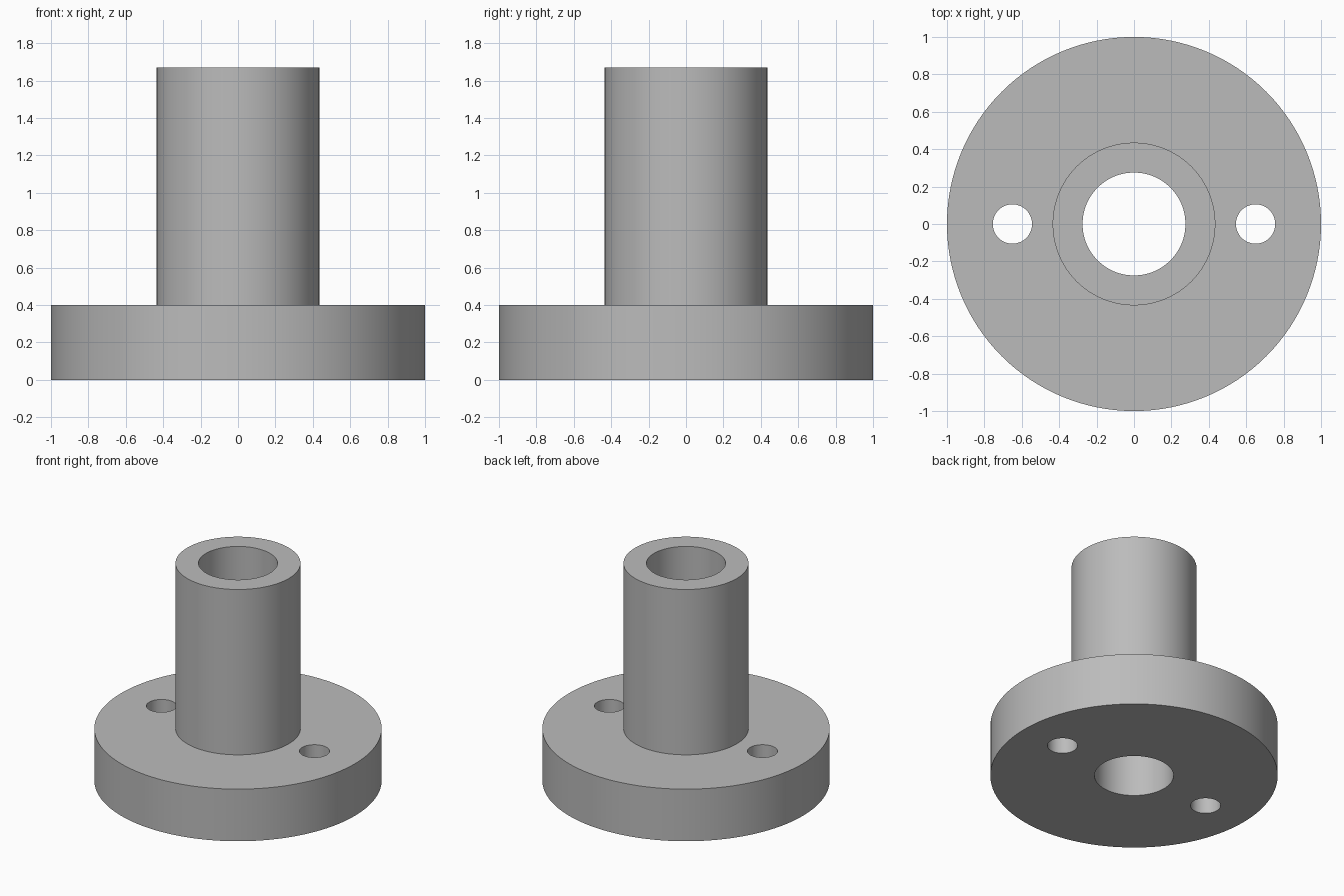
import bpy
import bmesh
from math import tau, radians
from mathutils import Vector

cube = bpy.data.objects.get("Cube")
if cube:
    bpy.data.objects.remove(cube, do_unlink=True)

FLANGE_R, TUBE_R, BORE_R = 1.0, 0.435, 0.275
FLANGE_H, TOTAL_H = 0.40, 1.67
HOLE_R, HOLE_X = 0.105, 0.65
SEGMENTS = 128

grey = bpy.data.materials.new("plain_grey")
grey.use_nodes = True
colour = (0.5, 0.5, 0.5, 1)
grey.diffuse_color = colour
grey.node_tree.nodes["Principled BSDF"].inputs["Base Color"].default_value = colour


def add_object(name, bm):
    mesh = bpy.data.meshes.new(name)
    bmesh.ops.recalc_face_normals(bm, faces=bm.faces)
    bm.to_mesh(mesh)
    bm.free()
    mesh.materials.append(grey)
    obj = bpy.data.objects.new(name, mesh)
    bpy.context.collection.objects.link(obj)
    return obj


# Flange and tube with a through bore, turned from one closed profile
profile = [(BORE_R, 0), (FLANGE_R, 0), (FLANGE_R, FLANGE_H),
           (TUBE_R, FLANGE_H), (TUBE_R, TOTAL_H), (BORE_R, TOTAL_H)]
bm = bmesh.new()
verts = [bm.verts.new((r, 0, z)) for r, z in profile]
edges = [bm.edges.new((v, verts[i - 1])) for i, v in enumerate(verts)]
bmesh.ops.spin(bm, geom=verts + edges, cent=(0, 0, 0), axis=(0, 0, 1),
               angle=tau, steps=SEGMENTS, use_merge=True)
bmesh.ops.remove_doubles(bm, verts=bm.verts, dist=0.0001)
bushing = add_object("flanged_bushing", bm)

# Two bolt holes drilled through the flange
bpy.context.view_layer.objects.active = bushing
bushing.select_set(True)
for side, x in (("left", HOLE_X), ("right", -HOLE_X)):
    bm = bmesh.new()
    bmesh.ops.create_cone(bm, cap_ends=True, segments=SEGMENTS // 2,
                          radius1=HOLE_R, radius2=HOLE_R, depth=FLANGE_H * 2)
    bmesh.ops.translate(bm, verts=bm.verts, vec=Vector((x, 0, FLANGE_H / 2)))
    cutter = add_object(side + "_hole_cutter", bm)
    cutter.hide_render = True
    drill = bushing.modifiers.new(side + "_bolt_hole", "BOOLEAN")
    drill.operation = "DIFFERENCE"
    drill.solver = "EXACT"
    drill.object = cutter
    bpy.ops.object.modifier_apply(modifier=drill.name)
    bpy.data.objects.remove(cutter, do_unlink=True)

# Smooth round walls with crisp rims
bpy.ops.object.shade_smooth_by_angle(angle=radians(30))
